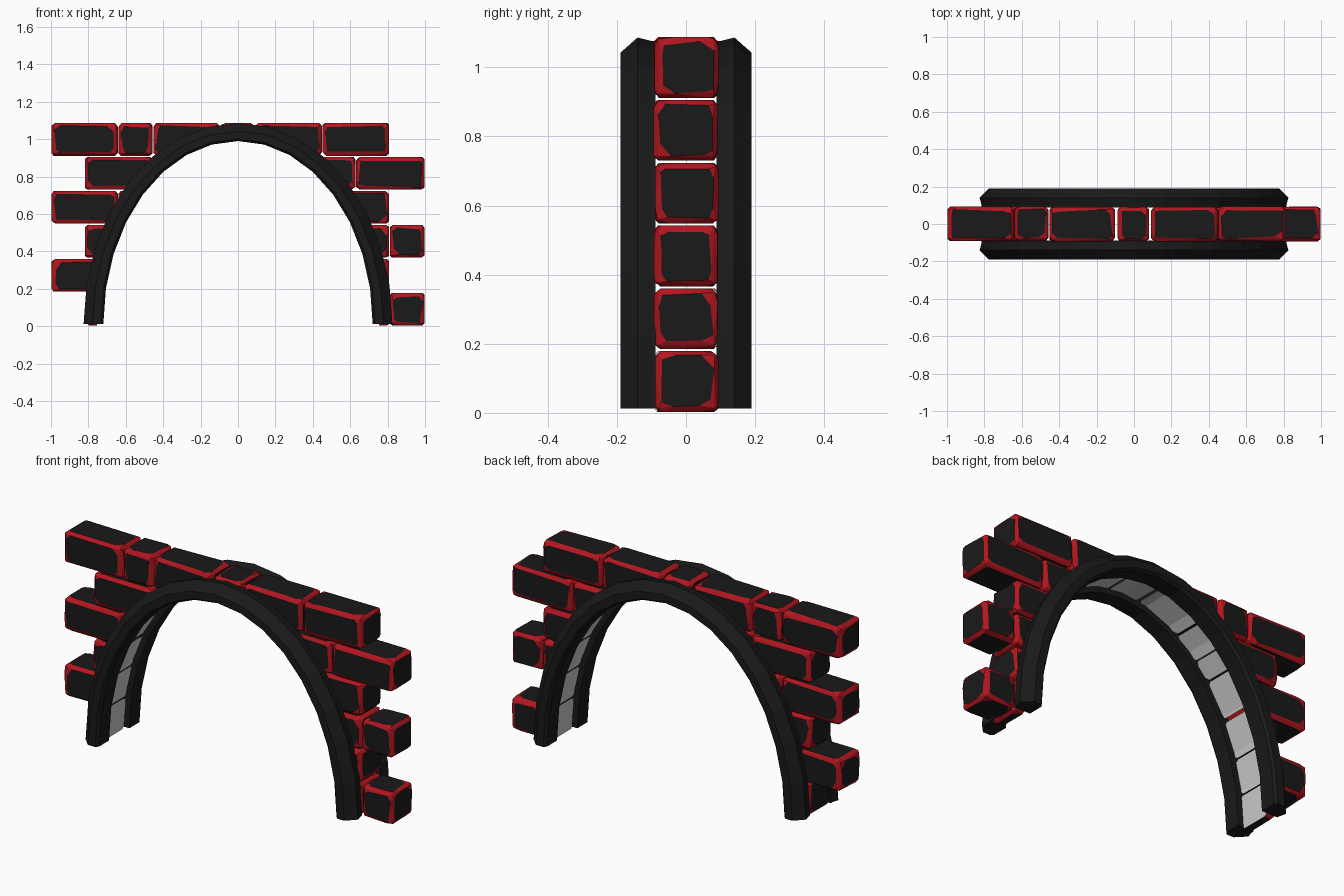
import bpy, bmesh, random
from math import sin, cos, pi
from mathutils import Vector

if "Cube" in bpy.data.objects:
    bpy.data.objects.remove(bpy.data.objects["Cube"])

random.seed(4)
A, B, BASE = 0.72, 0.99, 0.012      # inner arch half width, height, foot
CUT = 0.03                          # bricks are cut slightly behind the trim


def material(name, rgb):
    m = bpy.data.materials.new(name)
    m.diffuse_color = (*rgb, 1)
    m.use_nodes = True
    m.node_tree.nodes["Principled BSDF"].inputs["Base Color"].default_value = m.diffuse_color
    return m


black = material("black_stone", (0.01, 0.01, 0.01))
red = material("red_edge", (0.45, 0.008, 0.014))
grey = material("grey_cut", (0.8, 0.8, 0.8))


def make_object(name, bm, mats):
    mesh = bpy.data.meshes.new(name)
    bm.to_mesh(mesh)
    bm.free()
    for m in mats:
        mesh.materials.append(m)
    ob = bpy.data.objects.new(name, mesh)
    bpy.context.collection.objects.link(ob)
    return ob


def arch_point(i, offset):
    t = pi * i / 16
    return (A + 1.1 * offset) * cos(t), BASE + (B - BASE + offset) * sin(t)


# Arch-shaped cutter for the opening
bm = bmesh.new()
outline = [arch_point(i, CUT) for i in range(17)]
outline = [(outline[0][0], -0.2)] + outline + [(outline[-1][0], -0.2)]
face = bm.faces.new([bm.verts.new((x, -0.3, z)) for x, z in outline])
ext = bmesh.ops.extrude_face_region(bm, geom=[face])
bmesh.ops.translate(bm, vec=(0, 0.6, 0),
                    verts=[v for v in ext["geom"] if isinstance(v, bmesh.types.BMVert)])
bmesh.ops.recalc_face_normals(bm, faces=bm.faces[:])
cutter = make_object("opening_cutter", bm, [])
cutter.hide_render = True


def brick(name, x0, x1, z0, z1):
    """Chipped block: eight-sided black faces, sloping red borders."""
    half = Vector(((x1 - x0) / 2 - 0.002, 0.092, (z1 - z0) / 2 - 0.003))
    bm = bmesh.new()
    for axis in range(3):
        u, w = (axis + 1) % 3, (axis + 2) % 3
        for s in (-1, 1):
            for su in (-1, 1):
                for sw in (-1, 1):
                    big, small = random.uniform(0.02, 0.06), random.uniform(0.01, 0.026)
                    big2, small2 = random.uniform(0.02, 0.055), random.uniform(0.01, 0.026)
                    # two face points per corner, then a rim point just below the face
                    for iu, iw, depth in ((big, small, 0), (small2, big2, 0), (0.012, 0.012, 0.006)):
                        p = Vector((0, 0, 0))
                        p[axis] = s * (half[axis] - depth)
                        p[u] = su * (half[u] - iu)
                        p[w] = sw * (half[w] - iw)
                        bm.verts.new(p)
    res = bmesh.ops.convex_hull(bm, input=bm.verts[:])
    loose = [v for v in bm.verts if not v.link_faces]
    bmesh.ops.delete(bm, geom=loose, context="VERTS")
    for f in bm.faces:
        flat = any(all(abs(abs(v.co[a]) - half[a]) < 1e-5 for v in f.verts) for a in range(3))
        f.material_index = 0 if flat else 1
    bmesh.ops.recalc_face_normals(bm, faces=bm.faces[:])
    bmesh.ops.translate(bm, verts=bm.verts[:], vec=((x0 + x1) / 2, random.uniform(-0.003, 0.003),
                                                    (z0 + z1) / 2))
    ob = make_object(name, bm, [black, red, grey])
    # Cut the opening, then mark the cut surface grey
    mod = ob.modifiers.new("opening", "BOOLEAN")
    mod.operation, mod.solver, mod.object = "DIFFERENCE", "EXACT", cutter
    dg = bpy.context.evaluated_depsgraph_get()
    mesh = bpy.data.meshes.new_from_object(ob.evaluated_get(dg))
    ob.modifiers.clear()
    ob.data = mesh
    for p in mesh.polygons:
        p.use_smooth = False
        if all((mesh.vertices[i].co.x / (A + 1.1 * CUT)) ** 2
               + ((mesh.vertices[i].co.z - BASE) / (B - BASE + CUT)) ** 2 < 1.003
               or (mesh.vertices[i].co.z < BASE and abs(mesh.vertices[i].co.x) < A + 1.1 * CUT + 0.001)
               for i in p.vertices):
            p.material_index = 2


# Brick courses, bottom to top
courses = [
    [(-0.81, -0.45), (0.45, 0.81), (0.81, 1.0)],
    [(-1.0, -0.64), (0.45, 0.81)],
    [(-0.82, -0.46), (0.45, 0.81), (0.81, 1.0)],
    [(-1.0, -0.64), (-0.64, -0.46), (0.45, 0.81)],
    [(-0.82, -0.455), (-0.455, -0.27), (0.27, 0.63), (0.63, 1.0)],
    [(-1.0, -0.64), (-0.64, -0.455), (-0.455, -0.1), (-0.09, 0.083), (0.09, 0.45), (0.45, 0.81)],
]
H = 1.09 / 6
for r, row in enumerate(courses):
    for n, (x0, x1) in enumerate(row):
        brick(f"brick_row{r + 1}_{n + 1}", x0, x1, r * H, (r + 1) * H)
bpy.data.objects.remove(cutter)

# Arch trim swept along the opening, front and back: (offset, depth)
section = [(0, 0.088), (0, 0.175), (0.012, 0.19), (0.052, 0.19), (0.096, 0.14), (0.086, 0.1), (0.086, 0.088)]
for name, side in (("front_arch_trim", -1), ("back_arch_trim", 1)):
    bm = bmesh.new()
    rings = []
    for i in range(17):
        ring = []
        for o, y in section:
            x, z = arch_point(i, o)
            ring.append(bm.verts.new((x, side * y, z)))
        rings.append(ring)
    k = len(section)
    for a, b in zip(rings, rings[1:]):
        for j in range(k):
            bm.faces.new((a[j], a[(j + 1) % k], b[(j + 1) % k], b[j]))
    bm.faces.new(rings[0])
    bm.faces.new(rings[-1])
    bmesh.ops.recalc_face_normals(bm, faces=bm.faces[:])
    make_object(name, bm, [black])
